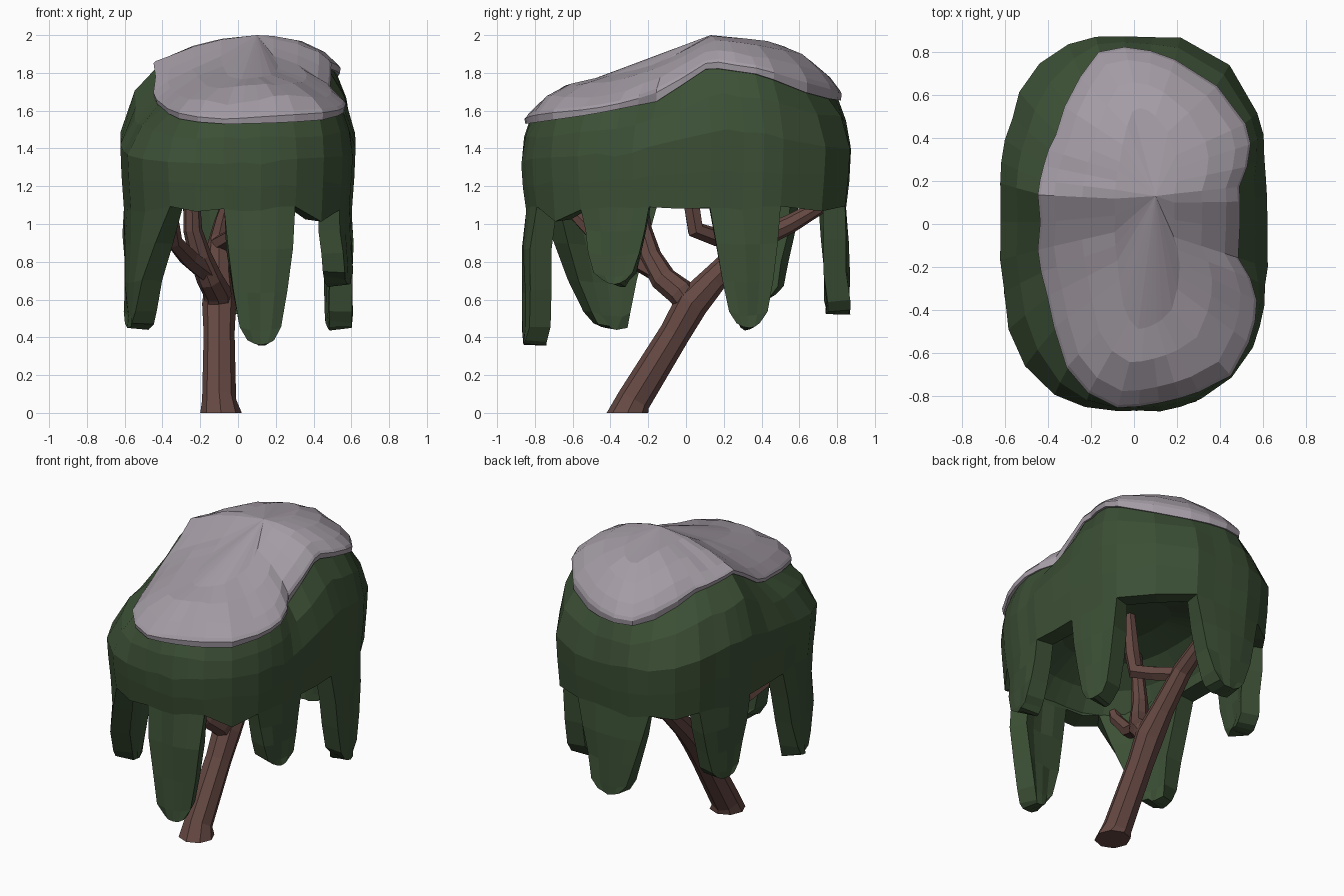
import bpy, bmesh, math, random
from mathutils import Vector

if "Cube" in bpy.data.objects:
    bpy.data.objects.remove(bpy.data.objects["Cube"])

random.seed(4)

def material(name, rgb):
    m = bpy.data.materials.new(name)
    m.diffuse_color = (*rgb, 1)
    m.use_nodes = True
    m.node_tree.nodes["Principled BSDF"].inputs["Base Color"].default_value = m.diffuse_color
    return m

LEAF = material("leaf_green", (0.045, 0.08, 0.036))
SNOW = material("cap_grey", (0.37, 0.33, 0.375))
BARK = material("bark_brown", (0.13, 0.065, 0.055))

def finish(bm, name, mat, recalc=False):
    if recalc:
        bmesh.ops.recalc_face_normals(bm, faces=bm.faces)
    me = bpy.data.meshes.new(name)
    bm.to_mesh(me)
    bm.free()
    me.materials.append(mat)
    ob = bpy.data.objects.new(name, me)
    bpy.context.collection.objects.link(ob)
    return ob

def interp(table, x):
    if x <= table[0][0]:
        return table[0][1]
    for (a, u), (b, v) in zip(table, table[1:]):
        if x <= b:
            return u + (v - u) * (x - a) / (b - a)
    return table[-1][1]

# Height of the cap rim and cap top along y
RIM = [(-.85, 1.53), (-.5, 1.58), (-.15, 1.65), (.12, 1.83), (.4, 1.79), (.7, 1.67), (.85, 1.65)]
TOP = [(-.85, 1.62), (-.72, 1.72), (-.4, 1.79), (-.2, 1.84), (-.05, 1.9), (.13, 2.0), (.4, 1.98),
       (.58, 1.92), (.75, 1.83), (.85, 1.74)]
# Plan outline of the cap
CAP = [(.48, .16), (.54, .36), (.49, .53), (.33, .68), (0, .82), (-.15, .81), (-.26, .66), (-.35, .43),
       (-.42, .25), (-.43, 0), (-.4, -.3), (-.36, -.5), (-.27, -.74), (-.08, -.85), (.15, -.82),
       (.45, -.7), (.53, -.55), (.57, -.38), (.55, -.28), (.46, -.13)]
polar = sorted((math.degrees(math.atan2(y, x)) % 360, math.hypot(x, y)) for x, y in CAP)
polar = [(polar[-1][0] - 360, polar[-1][1])] + polar + [(polar[0][0] + 360, polar[0][1])]

def cap_xy(deg, s=1.0):
    # shrinks towards a spine along y, so the top keeps its long shape
    r, a = interp(polar, deg % 360), math.radians(deg)
    p = Vector((r * math.cos(a), r * math.sin(a)))
    return Vector((.06, .45 * p.y + .05)).lerp(p, s)

def plan_xy(deg, k=1.0):
    a = math.radians(deg)
    c, s = math.cos(a), math.sin(a)
    r = k * (abs(c / .62) ** 2.7 + abs(s / .87) ** 2.7) ** (-1 / 2.7)
    return Vector((r * c, r * s))

# Hanging lobes: hem centre angle, half width, tip angle, tip height
LOBES = [(-82, 13, -82, .36), (-32, 14, -33, .68), (27, 15, 29, .45),
         (93, 17, 92, .52), (147, 16, 145, .6), (220, 25, 216, .45)]
SEG = 4
angles, starts, gaps = [], [], []
for i, (c, w, t, z) in enumerate(LOBES):
    starts.append(len(angles))
    angles += [c - w + 2 * w * k / SEG for k in range(SEG + 1)]
    n = LOBES[(i + 1) % 6]
    nxt = n[0] - n[1] + (360 if i == 5 else 0)
    gaps.append(len(angles))
    angles.append((c + w + nxt) / 2)
N = len(angles)

def bridge(bm, a, b):
    for j in range(len(a)):
        k = (j + 1) % len(a)
        bm.faces.new((a[j], b[j], b[k], a[k]))

def fan(bm, ring, co):
    v = bm.verts.new(co)
    for j in range(len(ring)):
        bm.faces.new((v, ring[j], ring[(j + 1) % len(ring)]))

# Canopy: roof and wall rings, then six tapering lobes
bm = bmesh.new()
HEM = 1.08
wob = [random.uniform(.985, 1.015) for _ in range(N)]
rings = []
for s in (.4, .96):
    ring = []
    for d in angles:
        p = cap_xy(d, s)
        ring.append(bm.verts.new((p.x, p.y, interp(RIM, p.y) + .01)))
    rings.append(ring)
for mix, f, k in ((.6, .18, 1), (1, .45, 1.01), (1, .72, 1), (1, 1, .98)):
    ring = []
    for j, d in enumerate(angles):
        p = cap_xy(d).lerp(plan_xy(d, k * wob[j]), mix)
        top = interp(RIM, cap_xy(d).y)
        z = top + (HEM - top) * f + random.uniform(-.015, .015)
        if f == 1 and j == gaps[0]:
            z -= .08
        ring.append(bm.verts.new((p.x, p.y, z)))
    rings.append(ring)
fan(bm, rings[0], (.03, .1, 1.8))
for a, b in zip(rings, rings[1:]):
    bridge(bm, a, b)
for (c, w, t, tip), st in zip(LOBES, starts):
    prev = rings[-1][st:st + SEG + 1]
    for f, wid in ((.3, .88), (.62, .74), (.9, .57), (1, .36)):
        row = []
        for k in range(SEG + 1):
            u = k / SEG * 2 - 1
            p = plan_xy(c + (t - c) * f + u * min(w, 14 + (w - 14) * (1 - f)) * wid,
                        .99 + random.uniform(-.012, .012))
            z = HEM + (tip - HEM) * f + .025 * u * u * f
            row.append(bm.verts.new((p.x, p.y, z)))
        for k in range(SEG):
            bm.faces.new((prev[k], row[k], row[k + 1], prev[k + 1]))
        prev = row
canopy = finish(bm, "canopy", LEAF)
sol = canopy.modifiers.new("thickness", "SOLIDIFY")
sol.thickness, sol.offset = .12, -1

# Shallow domed underside of the canopy
bm = bmesh.new()
rings = []
for k, z in ((.84, 1.1), (.74, 1.22), (.55, 1.32), (.28, 1.37)):
    pts = [plan_xy(d, k) for d in angles]
    rings.append([bm.verts.new((p.x, p.y, z)) for p in pts])
fan(bm, rings[-1][::-1], (0, 0, 1.38))
for a, b in zip(rings, rings[1:]):
    bridge(bm, a, b)
finish(bm, "canopy_underside", LEAF)

# Cap lying on the canopy
bm = bmesh.new()
rings = []
for s, lift in ((.3, 1), (.6, .97), (.86, .8), (.985, .5), (1.01, .35), (1, 0)):
    ring = []
    for d in angles:
        p = cap_xy(d, s)
        lo, hi = interp(RIM, p.y), interp(TOP, p.y)
        hi = max(lo + .07, hi - .5 * (p.x - .1) ** 2)
        jit = random.uniform(-.01, .008) if .5 < lift < 1 else 0
        ring.append(bm.verts.new((p.x, p.y, lo + (hi - lo) * lift + jit)))
    rings.append(ring)
fan(bm, rings[0], (.1, .13, 2.0))
for a, b in zip(rings, rings[1:]):
    bridge(bm, a, b)
fan(bm, rings[-1][::-1], (.03, .1, 1.78))
finish(bm, "top_cap", SNOW, True)

# Trunk and branches: rings swept along (x, y, z, radius) points
def tube(name, pts, sides=8):
    bm = bmesh.new()
    P = [Vector(p[:3]) for p in pts]
    rings = []
    for i, p in enumerate(P):
        d = P[min(i + 1, len(P) - 1)] - P[max(i - 1, 0)]
        if i == 0 and p.z == 0:
            d = Vector((0, 0, 1))
        q = Vector((0, 0, 1)).rotation_difference(d.normalized())
        r = pts[i][3]
        rings.append([bm.verts.new(p + q @ Vector((r * math.cos(a), r * math.sin(a), 0)))
                      for a in (math.tau * k / sides for k in range(sides))])
    for a, b in zip(rings, rings[1:]):
        bridge(bm, a, b)
    bm.faces.new(rings[0])
    bm.faces.new(rings[-1])
    finish(bm, name, BARK, True)

tube("trunk", [(-.09, -.31, 0, .11), (-.1, -.275, .07, .09), (-.1, -.06, .42, .082), (-.1, .03, .58, .09),
               (-.1, .15, .71, .072), (-.1, .34, .9, .06), (-.08, .55, 1.0, .05), (-.05, .76, 1.12, .035)])
tube("front_branch", [(-.1, .03, .56, .07), (-.11, -.03, .64, .075), (-.15, -.12, .71, .07),
                      (-.2, -.19, .83, .06), (-.24, -.23, .97, .05), (-.25, -.28, 1.35, .035)])
tube("front_side_branch", [(-.16, -.14, .74, .055), (-.26, -.28, .82, .052), (-.34, -.45, .91, .045),
                           (-.36, -.6, 1.07, .038), (-.36, -.65, 1.2, .03)], 6)
tube("upright_branch", [(-.1, .3, .89, .05), (-.03, .16, .93, .047), (.03, .05, .97, .05),
                        (.04, .03, 1.1, .047), (.04, 0, 1.4, .035)], 6)
